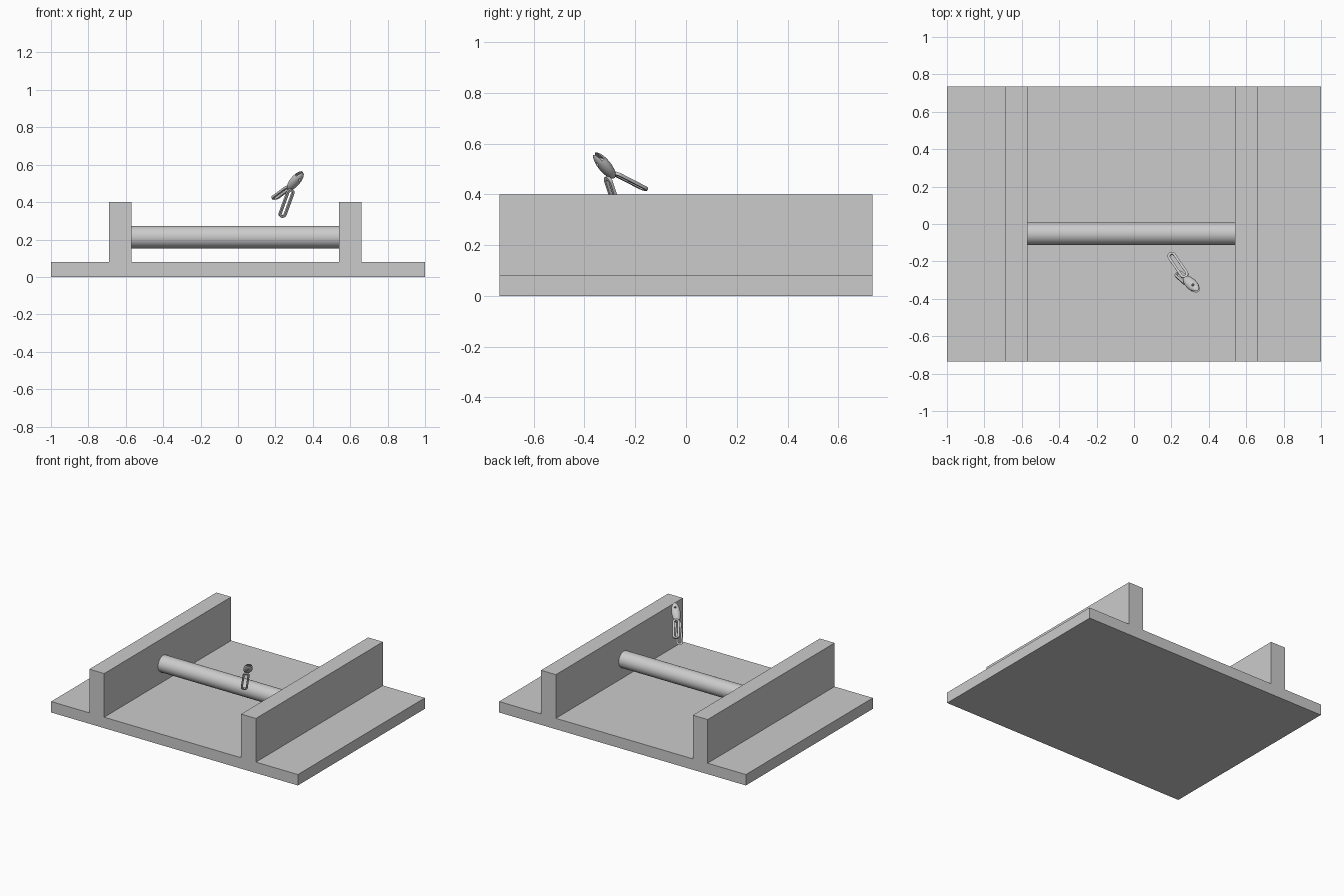
import bpy, bmesh, math
from mathutils import Matrix, Vector

cube = bpy.data.objects.get("Cube")
if cube:
    bpy.data.objects.remove(cube, do_unlink=True)

WIDE = Vector((0.85, 0.5, 0))  # common sideways direction of the small clip


def mesh_object(name, bm, matrix=Matrix()):
    mesh = bpy.data.meshes.new(name)
    bmesh.ops.recalc_face_normals(bm, faces=bm.faces)
    bm.to_mesh(mesh)
    bm.free()
    obj = bpy.data.objects.new(name, mesh)
    bpy.context.collection.objects.link(obj)
    obj.matrix_world = matrix
    return obj


def smooth(obj):
    bpy.ops.object.select_all(action="DESELECT")
    obj.select_set(True)
    bpy.context.view_layer.objects.active = obj
    bpy.ops.object.shade_smooth_by_angle(angle=math.radians(35))


def frame(start, end):
    """Local y runs from start to end, local x lies along the clip's width."""
    start, end = Vector(start), Vector(end)
    along = (end - start).normalized()
    side = (WIDE - along * WIDE.dot(along)).normalized()
    rot = Matrix((side, along, side.cross(along))).transposed().to_4x4()
    return Matrix.Translation((start + end) / 2) @ rot, (end - start).length


def stadium(length, width, steps=10):
    r, points = width / 2, []
    for end in (1, -1):
        for i in range(steps + 1):
            a = math.pi * i / steps
            points.append((end * r * math.cos(a), end * (length / 2 - r + r * math.sin(a)), 0))
    return points


def slotted_link(name, start, end, width=0.046, rim=0.013, thick=0.012):
    matrix, length = frame(start, end)
    bm = bmesh.new()
    outer = [bm.verts.new(p) for p in stadium(length, width)]
    inner = [bm.verts.new(p) for p in stadium(length - 2 * rim, width - 2 * rim)]
    n = len(outer)
    for i in range(n):
        j = (i + 1) % n
        bm.faces.new((outer[i], outer[j], inner[j], inner[i]))
    ret = bmesh.ops.extrude_face_region(bm, geom=bm.faces[:])
    top = [v for v in ret["geom"] if isinstance(v, bmesh.types.BMVert)]
    bmesh.ops.translate(bm, verts=top, vec=(0, 0, thick))
    bmesh.ops.translate(bm, verts=bm.verts, vec=(0, 0, -thick / 2))
    smooth(mesh_object(name, bm, matrix))


# Base plate and two rails, extruded from one cross-section
section = [(-1, 0), (1, 0), (1, 0.08), (0.66, 0.08), (0.66, 0.4), (0.54, 0.4), (0.54, 0.08),
           (-0.57, 0.08), (-0.57, 0.4), (-0.69, 0.4), (-0.69, 0.08), (-1, 0.08)]
bm = bmesh.new()
face = bm.faces.new([bm.verts.new((x, -0.735, z)) for x, z in section])
ret = bmesh.ops.extrude_face_region(bm, geom=[face])
moved = [v for v in ret["geom"] if isinstance(v, bmesh.types.BMVert)]
bmesh.ops.translate(bm, verts=moved, vec=(0, 1.47, 0))
mesh_object("railed_base", bm)

# Round bar between the rails
bm = bmesh.new()
bmesh.ops.create_cone(bm, cap_ends=True, segments=48, radius1=0.06, radius2=0.06, depth=1.11)
smooth(mesh_object("cross_bar", bm,
                   Matrix.Translation((-0.015, -0.052, 0.213)) @ Matrix.Rotation(math.pi / 2, 4, "Y")))

# Rounded clip body, with a mouth at the upper end and a pin hole
matrix, length = frame((0.268, -0.283, 0.465), (0.345, -0.36, 0.562))
bm = bmesh.new()
bmesh.ops.create_uvsphere(bm, u_segments=32, v_segments=16, radius=0.5)
bmesh.ops.scale(bm, verts=bm.verts, vec=(0.06, length, 0.048))
body = mesh_object("clip_body", bm, matrix)

bm = bmesh.new()
bmesh.ops.create_cube(bm, size=1)
bmesh.ops.scale(bm, verts=bm.verts, vec=(0.1, 0.05, 0.012))
bmesh.ops.translate(bm, verts=bm.verts, vec=(0, length / 2 - 0.01, 0))
mouth = mesh_object("mouth_cutter", bm, matrix)

bm = bmesh.new()
bmesh.ops.create_cone(bm, cap_ends=True, segments=20, radius1=0.007, radius2=0.007, depth=0.1)
bmesh.ops.translate(bm, verts=bm.verts, vec=(0, 0.03, 0))
hole = mesh_object("hole_cutter", bm, matrix)

for cutter in (mouth, hole):
    mod = body.modifiers.new(cutter.name, "BOOLEAN")
    mod.operation, mod.solver, mod.object = "DIFFERENCE", "EXACT", cutter
bpy.context.view_layer.update()
cut_mesh = bpy.data.meshes.new_from_object(body.evaluated_get(bpy.context.evaluated_depsgraph_get()))
body.modifiers.clear()
body.data = cut_mesh
for cutter in (mouth, hole):
    bpy.data.objects.remove(cutter, do_unlink=True)
smooth(body)

# Two slotted links hanging from the body
slotted_link("rear_link", (0.28, -0.285, 0.485), (0.19, -0.155, 0.418))
slotted_link("hanging_link", (0.287, -0.312, 0.47), (0.232, -0.262, 0.318))
